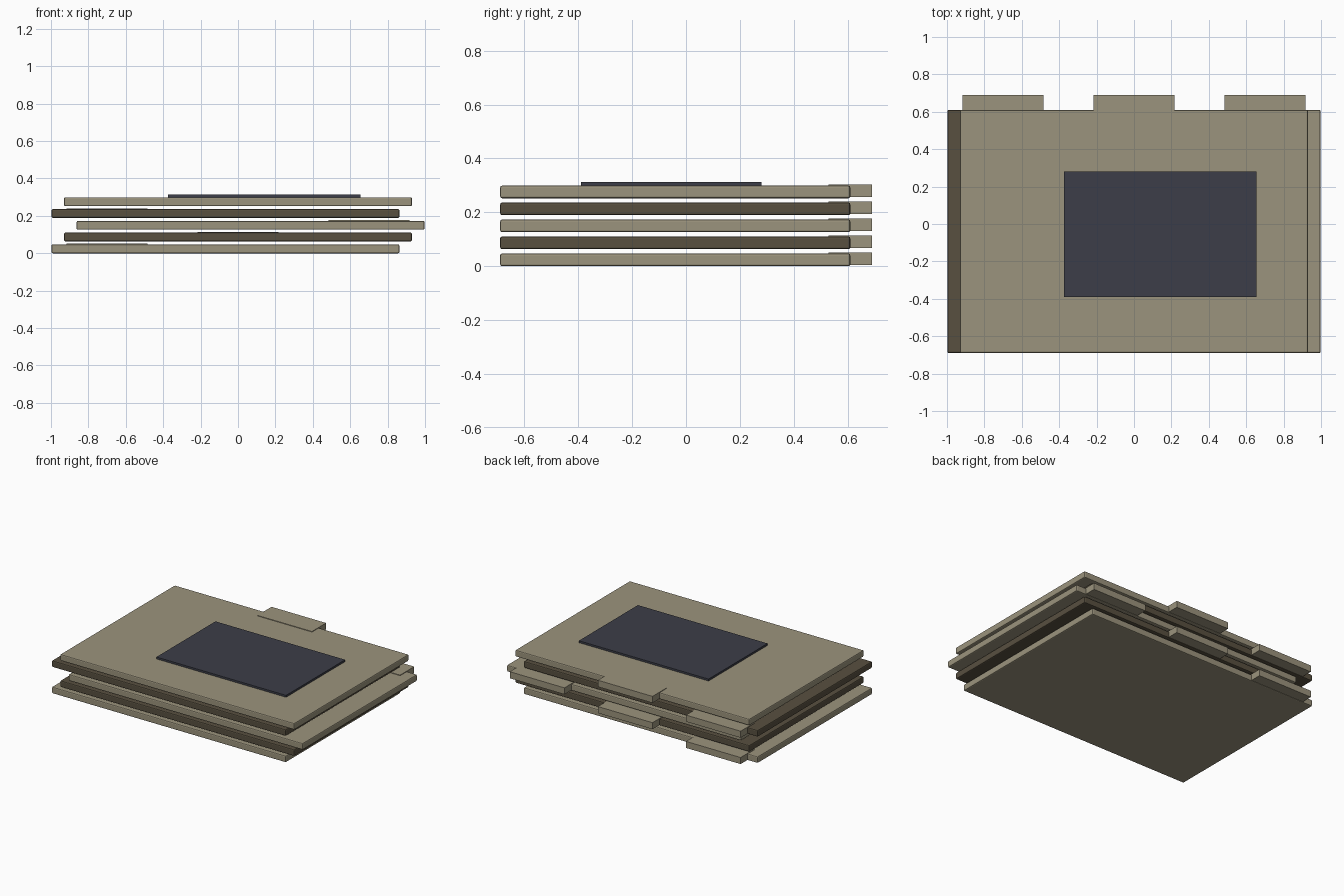
import bpy

if "Cube" in bpy.data.objects:
    bpy.data.objects.remove(bpy.data.objects["Cube"])

COUNT = 5
PITCH, THICK = 0.063, 0.047
Y0, Y1 = -0.69, 0.61


def material(name, color):
    mat = bpy.data.materials.new(name)
    mat.diffuse_color = (*color, 1)
    mat.use_nodes = True
    mat.node_tree.nodes["Principled BSDF"].inputs["Base Color"].default_value = mat.diffuse_color
    return mat


def box(name, lo, hi, mat, bevel=0):
    bpy.ops.mesh.primitive_cube_add(size=1, location=[(a + b) / 2 for a, b in zip(lo, hi)])
    ob = bpy.context.object
    ob.name = name
    ob.scale = [b - a for a, b in zip(lo, hi)]
    bpy.ops.object.transform_apply(location=False, rotation=False, scale=True)
    ob.data.materials.append(mat)
    if bevel:
        mod = ob.modifiers.new("soft_edges", 'BEVEL')
        mod.width = bevel
        mod.segments = 2
    return ob


tan = material("tan_card", (0.33, 0.295, 0.205))
brown = material("brown_card", (0.098, 0.08, 0.051))
slate = material("slate_label", (0.045, 0.048, 0.065))

# Stack of folders, shifted sideways in turn, each with a raised index tab at the back
for i in range(COUNT):
    step = i % 3 - 1
    shift = (-0.067, 0, 0.067, -0.067, 0)[i]
    z = i * PITCH
    box(f"folder_{i + 1}", (shift - 0.93, Y0, z), (shift + 0.93, Y1, z + THICK),
        brown if i % 2 else tan, bevel=0.007)
    tab_x = 0.70 * step
    box(f"folder_tab_{i + 1}", (tab_x - 0.217, 0.53, z + 0.004),
        (tab_x + 0.217, 0.69, z + THICK + 0.004), tan)

# Label sheet lying on the top folder
top = (COUNT - 1) * PITCH + THICK
box("cover_label", (-0.375, -0.39, top - 0.001), (0.655, 0.28, top + 0.014), slate)
